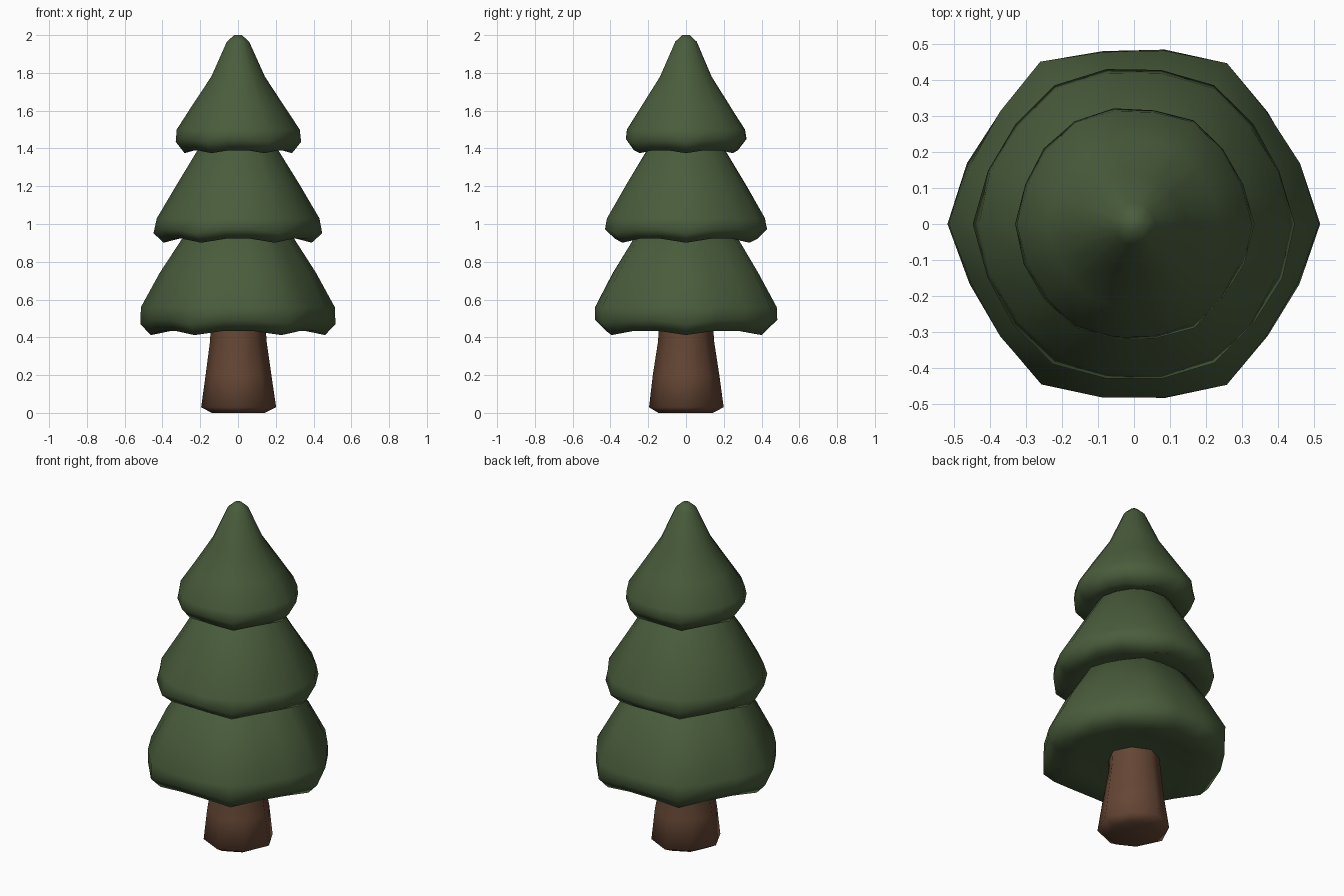
import bpy
import bmesh
import math
import random

random.seed(4)
cube = bpy.data.objects.get("Cube")
if cube:
    bpy.data.objects.remove(cube, do_unlink=True)


def make_material(name, color):
    mat = bpy.data.materials.new(name)
    mat.use_nodes = True
    mat.diffuse_color = color
    bsdf = mat.node_tree.nodes["Principled BSDF"]
    bsdf.inputs["Base Color"].default_value = color
    bsdf.inputs["Roughness"].default_value = 0.9
    return mat


def lathe(name, profile, sides, mat, lobes, wave, drop=0, jitter=0, hem=()):
    """Skin rings of (radius, height); wave the radius and droop the hem rings."""
    bm = bmesh.new()
    rings = []
    for row, (radius, z) in enumerate(profile):
        ring = []
        for i in range(sides):
            a = math.tau * i / sides
            lobe = math.cos(lobes * a)
            r = radius * (1 + wave * lobe + random.uniform(-jitter, jitter))
            dz = -drop * lobe if row in hem else 0
            ring.append(bm.verts.new((r * math.cos(a), r * math.sin(a), z + dz)))
        rings.append(ring)
    for low, high in zip(rings, rings[1:]):
        for i in range(sides):
            j = (i + 1) % sides
            bm.faces.new((low[i], low[j], high[j], high[i]))
    bm.faces.new(rings[0][::-1])
    bm.faces.new(rings[-1])
    bmesh.ops.recalc_face_normals(bm, faces=bm.faces)
    mesh = bpy.data.meshes.new(name)
    bm.to_mesh(mesh)
    bm.free()
    mesh.materials.append(mat)
    obj = bpy.data.objects.new(name, mesh)
    bpy.context.collection.objects.link(obj)
    bpy.ops.object.select_all(action="DESELECT")
    obj.select_set(True)
    bpy.context.view_layer.objects.active = obj
    bpy.ops.object.shade_smooth_by_angle(angle=math.radians(85))
    return obj


green = make_material("pine green", (0.068, 0.108, 0.045, 1))
brown = make_material("bark brown", (0.13, 0.061, 0.035, 1))

# Trunk with a flared, slightly rounded foot
lathe("trunk", [(0.14, 0.0), (0.195, 0.03), (0.17, 0.2), (0.145, 0.38), (0.135, 0.54)],
      8, brown, lobes=4, wave=0.02, jitter=0.03)

# Foliage tiers: nearly flat underside, rolled scalloped hem, sloping skirt
lathe("lower_foliage",
      [(0.1, 0.46), (0.3, 0.45), (0.44, 0.427), (0.498, 0.485), (0.495, 0.56),
       (0.4, 0.74), (0.285, 0.92), (0.15, 1.0)],
      18, green, lobes=6, wave=0.04, drop=0.015, jitter=0.01, hem=(2, 3))
lathe("middle_foliage",
      [(0.1, 0.96), (0.26, 0.94), (0.385, 0.915), (0.437, 0.965), (0.425, 1.03),
       (0.32, 1.21), (0.21, 1.39), (0.12, 1.46)],
      18, green, lobes=6, wave=0.015, drop=0.014, jitter=0.012, hem=(2, 3))
lathe("top_foliage",
      [(0.1, 1.42), (0.19, 1.405), (0.28, 1.385), (0.326, 1.445), (0.318, 1.5),
       (0.235, 1.63), (0.14, 1.78), (0.058, 1.965), (0.02, 2.0)],
      18, green, lobes=6, wave=0.018, drop=0.01, jitter=0.01, hem=(2, 3))
